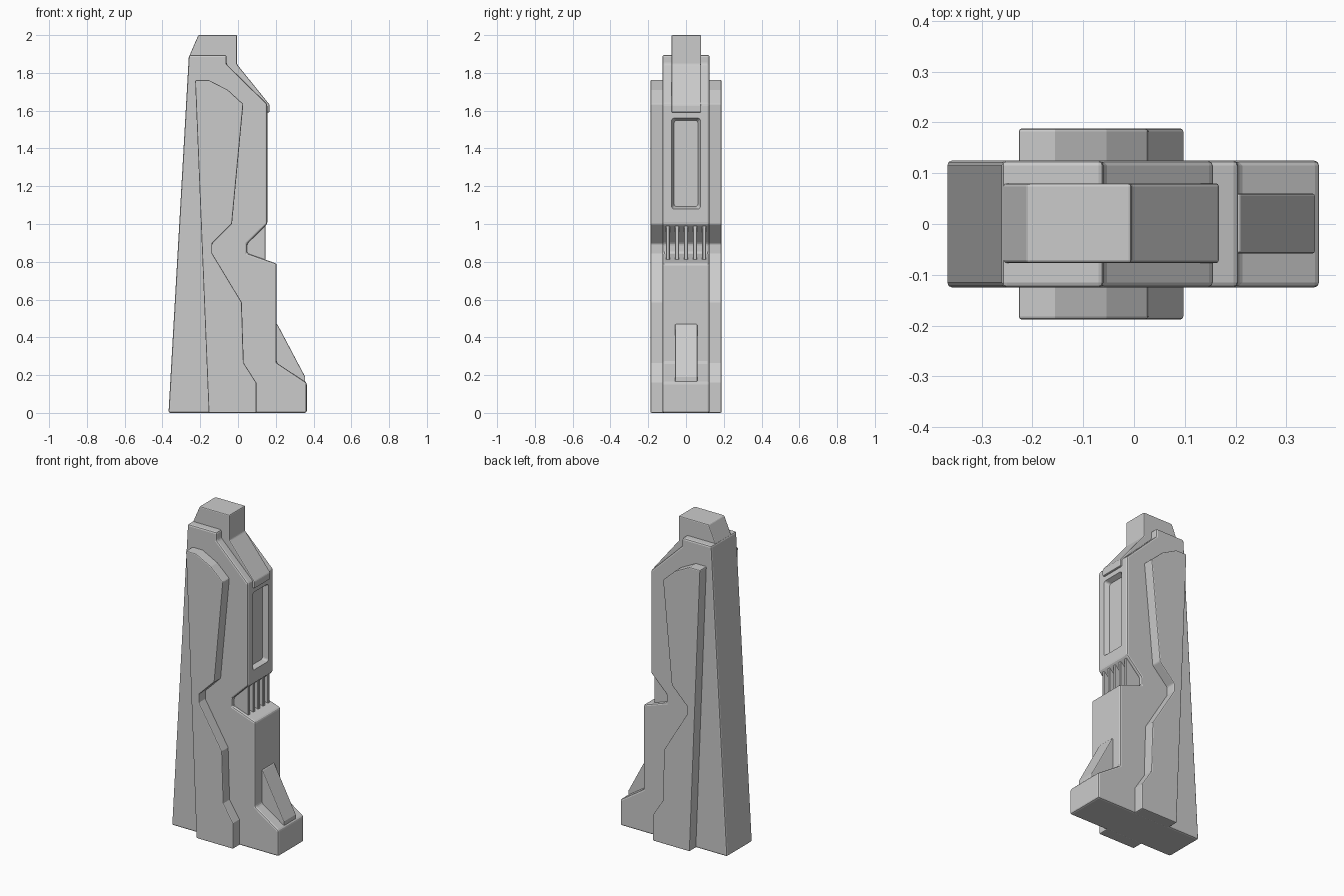
import bpy, bmesh

if "Cube" in bpy.data.objects:
    bpy.data.objects.remove(bpy.data.objects["Cube"])


def extrude_profile(name, pts, y0, y1, bevel=0.0, segments=2):
    """Extrude an (x, z) outline between y0 and y1, softening its edges."""
    bm = bmesh.new()
    front = bm.faces.new([bm.verts.new((x, y0, z)) for x, z in pts])
    ext = bmesh.ops.extrude_face_region(bm, geom=[front], use_keep_orig=True)
    moved = [v for v in ext["geom"] if isinstance(v, bmesh.types.BMVert)]
    bmesh.ops.translate(bm, vec=(0, y1 - y0, 0), verts=moved)
    bmesh.ops.recalc_face_normals(bm, faces=bm.faces)
    mesh = bpy.data.meshes.new(name)
    bm.to_mesh(mesh)
    bm.free()
    ob = bpy.data.objects.new(name, mesh)
    bpy.context.collection.objects.link(ob)
    if bevel:
        mod = ob.modifiers.new("soft_edges", "BEVEL")
        mod.width, mod.segments = bevel, segments
        mod.limit_method = "ANGLE"
        mod.angle_limit = 0.6
    return ob


# Main body: tapered slab with a notch and a stepped foot
body = extrude_profile("body", [
    (-0.368, 0), (0.364, 0), (0.364, 0.16), (0.205, 0.265), (0.205, 0.79),
    (0.048, 0.845), (0.048, 0.895), (0.155, 1.0), (0.155, 1.635),
    (-0.06, 1.845), (-0.06, 1.895), (-0.26, 1.895)], -0.125, 0.125, 0.01)

# Raised side panels, one per side
panel = [(-0.155, 0), (0.097, 0), (0.097, 0.16), (0.03, 0.265),
         (0.02, 0.585), (-0.137, 0.845), (-0.137, 0.895), (-0.032, 1.0),
         (0.028, 1.635), (-0.054, 1.71), (-0.155, 1.762), (-0.227, 1.762)]
for side, s in (("front", -1), ("back", 1)):
    extrude_profile(side + "_side_panel", panel, s * 0.11, s * 0.188, 0.006)

# Top cap running down the sloped shoulder
extrude_profile("top_cap", [
    (-0.262, 1.88), (-0.21, 2.0), (-0.005, 2.0), (-0.005, 1.845),
    (0.167, 1.632), (0.167, 1.59), (0.14, 1.59), (-0.1, 1.8)],
    -0.077, 0.08, 0.006)

# Wedge brace on the foot
extrude_profile("foot_brace", [
    (0.19, 0.47), (0.208, 0.47), (0.356, 0.19), (0.356, 0.15), (0.19, 0.15)],
    -0.058, 0.06, 0.005)

# Vertical fins filling the notch
for i in range(5):
    y = (i - 2) * 0.048
    extrude_profile("notch_fin_%d" % (i + 1), [
        (0.03, 0.83), (0.145, 0.80), (0.145, 1.0), (0.03, 1.0)],
        y - 0.01, y + 0.01, 0.003, 1)

# Recessed window in the upper right face: tapered, round-cornered cutter
bm = bmesh.new()
bmesh.ops.create_cube(bm, size=1)
for v in bm.verts:
    inner = v.co.x < 0
    v.co.y *= 0.126 if inner else 0.162
    v.co.z = 1.32 + v.co.z * (0.456 if inner else 0.492)
    v.co.x = 0.125 if inner else 0.167
corners = [e for e in bm.edges
           if abs(e.verts[0].co.x - e.verts[1].co.x) > 0.01]
bmesh.ops.bevel(bm, geom=corners, offset=0.012, segments=3, profile=0.5,
                affect="EDGES")
bmesh.ops.recalc_face_normals(bm, faces=bm.faces)
mesh = bpy.data.meshes.new("window_cutter")
bm.to_mesh(mesh)
bm.free()
cutter = bpy.data.objects.new("window_cutter", mesh)
bpy.context.collection.objects.link(cutter)
cutter.hide_render = True
cutter.display_type = "WIRE"
cut = body.modifiers.new("window", "BOOLEAN")
cut.operation, cut.solver, cut.object = "DIFFERENCE", "EXACT", cutter
